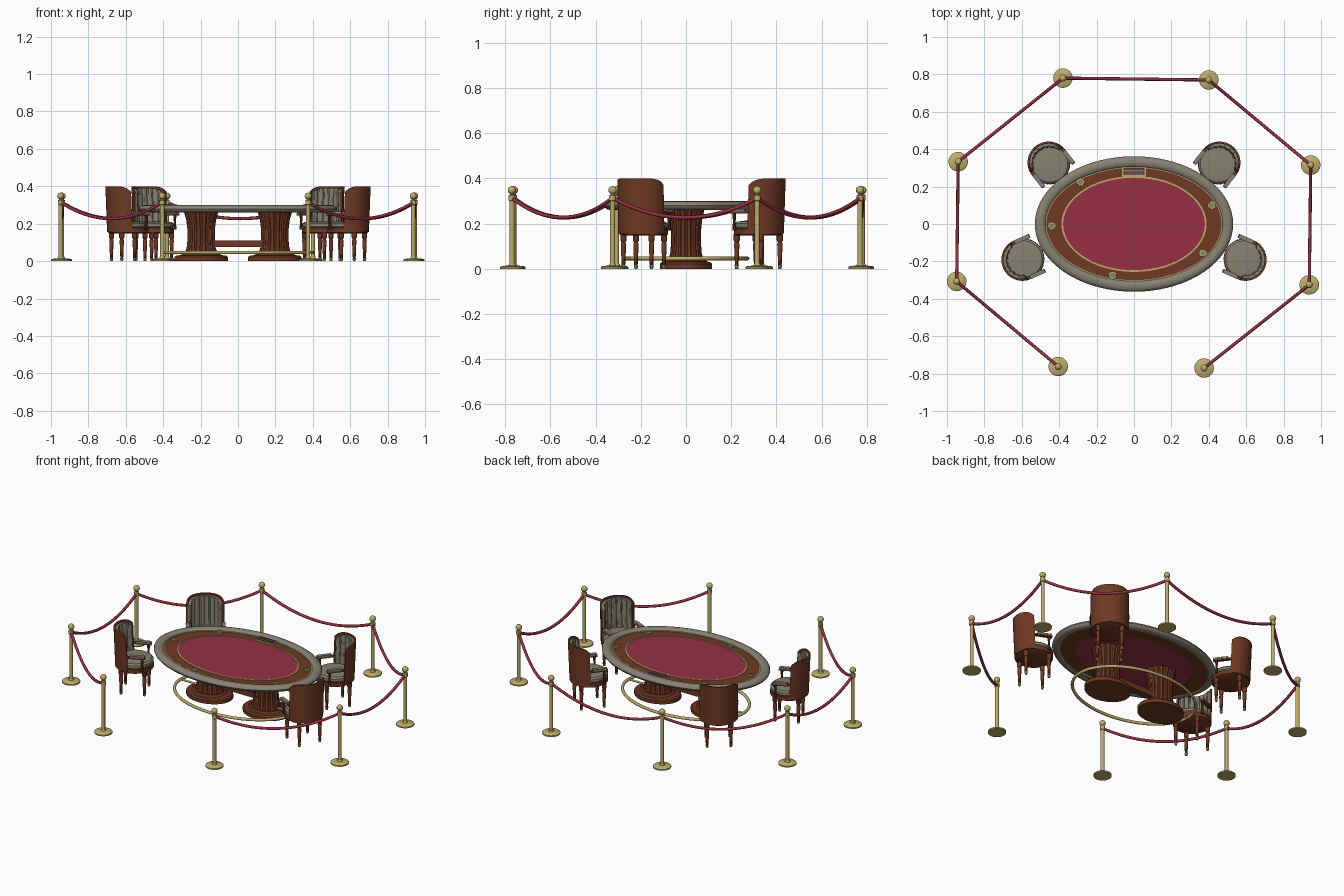
import bpy, bmesh, math
from math import sin, cos, pi, radians
from mathutils import Matrix, Vector

cube = bpy.data.objects.get("Cube")
if cube:
    bpy.data.objects.remove(cube)


def material(name, rgb):
    m = bpy.data.materials.new(name)
    m.use_nodes = True
    m.diffuse_color = (*rgb, 1)
    m.node_tree.nodes["Principled BSDF"].inputs["Base Color"].default_value = (*rgb, 1)
    return m


GOLD = material("brass", (0.52, 0.42, 0.15))
RED = material("red felt", (0.31, 0.03, 0.06))
WOOD = material("dark wood", (0.16, 0.04, 0.017))
GREY = material("grey leather", (0.24, 0.22, 0.17))
DARK = material("charcoal", (0.04, 0.04, 0.035))


def finish(name, mesh, mat, loc=(0, 0, 0), angle=35):
    mesh.materials.clear()
    mesh.materials.append(mat)
    ob = bpy.data.objects.new(name, mesh)
    bpy.context.collection.objects.link(ob)
    ob.location = loc
    bpy.ops.object.select_all(action='DESELECT')
    ob.select_set(True)
    bpy.context.view_layer.objects.active = ob
    bpy.ops.object.shade_smooth_by_angle(angle=radians(angle))
    return ob


def from_bmesh(name, bm, mat, loc=(0, 0, 0), angle=35):
    bmesh.ops.recalc_face_normals(bm, faces=bm.faces[:])
    mesh = bpy.data.meshes.new(name)
    bm.to_mesh(mesh)
    bm.free()
    return finish(name, mesh, mat, loc, angle)


def loft(name, rings, mat, n=24, loc=(0, 0, 0), loop=False, flute=0):
    """Stack of ovals (rx, ry, z); loop closes the profile into a ring."""
    bm = bmesh.new()
    rows = []
    for rx, ry, z in rings:
        row = []
        for i in range(n):
            a = 2 * pi * i / n
            k = 1 - flute * (i % 4 == 0)
            row.append(bm.verts.new((rx * k * cos(a), ry * k * sin(a), z)))
        rows.append(row)
    pairs = list(zip(rows, rows[1:])) + ([(rows[-1], rows[0])] if loop else [])
    for lo, hi in pairs:
        for i in range(n):
            j = (i + 1) % n
            bm.faces.new((lo[i], lo[j], hi[j], hi[i]))
    if not loop:
        bm.faces.new(rows[0])
        bm.faces.new(rows[-1])
    return from_bmesh(name, bm, mat, loc)


def turned(name, profile, mat, n=16, loc=(0, 0, 0)):
    return loft(name, [(r, r, z) for r, z in profile], mat, n, loc)


def box(name, size, loc, mat):
    bm = bmesh.new()
    bmesh.ops.create_cube(bm, size=1)
    bmesh.ops.scale(bm, vec=size, verts=bm.verts[:])
    return from_bmesh(name, bm, mat, loc)


def tube(name, points, radius, mat, closed=False):
    cu = bpy.data.curves.new(name, 'CURVE')
    cu.dimensions = '3D'
    cu.bevel_depth, cu.bevel_resolution, cu.use_fill_caps = radius, 2, True
    sp = cu.splines.new('POLY')
    sp.points.add(len(points) - 1)
    for p, co in zip(sp.points, points):
        p.co = (*co, 1)
    sp.use_cyclic_u = closed
    tmp = bpy.data.objects.new(name + "_path", cu)
    bpy.context.collection.objects.link(tmp)
    bpy.context.view_layer.update()
    mesh = bpy.data.meshes.new_from_object(tmp.evaluated_get(bpy.context.evaluated_depsgraph_get()))
    bpy.data.objects.remove(tmp)
    return finish(name, mesh, mat, angle=50)


def band(name, a, b, width, z0, z1, mat):
    """Flat oval ring."""
    return loft(name, [(a, b, z0), (a, b, z1), (a - width, b - width, z1),
                       (a - width, b - width, z0)], mat, 72, loop=True)


# Table top: padded rail, wooden racetrack, felt and brass inlays
rail = []
for i in range(12):
    t = 2 * pi * i / 12
    d = 0.03 - 0.03 * cos(t)
    rail.append((0.53 - d, 0.362 - d, 0.28 + 0.02 * sin(t)))
loft("padded_rail", rail, GREY, 72, loop=True)
loft("racetrack", [(0.49, 0.322, 0.264), (0.49, 0.322, 0.286), (0.382, 0.25, 0.286),
                   (0.382, 0.25, 0.264)], WOOD, 72, loop=True)
loft("felt", [(0.383, 0.251, 0.266), (0.383, 0.251, 0.287)], RED, 72)
band("outer_inlay", 0.474, 0.306, 0.006, 0.284, 0.289, GOLD)
band("felt_trim", 0.388, 0.256, 0.009, 0.284, 0.29, GOLD)

# Cup holders
for x, y in [(-0.285, 0.225), (-0.44, -0.01), (-0.115, -0.275), (0.37, -0.155), (0.415, 0.1)]:
    loft("cup_holder_rim", [(0.021, 0.021, 0.284), (0.02, 0.02, 0.292), (0.014, 0.014, 0.292),
                            (0.014, 0.014, 0.284)], GOLD, 20, (x, y, 0), loop=True)
    turned("cup_holder_well", [(0.015, 0.284), (0.015, 0.288)], GREY, 20, (x, y, 0))

# Chip tray
box("chip_tray", (0.126, 0.05, 0.01), (0, 0.28, 0.287), GOLD)
box("chip_tray_bed", (0.112, 0.038, 0.004), (0, 0.28, 0.292), DARK)
for i in range(4):
    box("chip_row", (0.1, 0.006, 0.006), (0, 0.2665 + 0.009 * i, 0.294), (GREY, RED)[i % 2])

# Pedestals, stretcher and foot rail
for s in (-1, 1):
    at = (s * 0.197, 0, 0)
    loft("pedestal_base", [(0.143, 0.115, 0), (0.143, 0.115, 0.022), (0.134, 0.107, 0.03),
                           (0.108, 0.093, 0.032), (0.1, 0.086, 0.042)], WOOD, 40, at)
    loft("pedestal_column", [(0.092, 0.08, 0.035), (0.078, 0.07, 0.07), (0.073, 0.066, 0.12),
                             (0.074, 0.067, 0.17), (0.08, 0.072, 0.22), (0.094, 0.083, 0.268)],
         WOOD, 64, at, flute=0.07)
    tube("foot_rail_bracket", [(s * 0.27, 0, 0.046), (s * 0.4, 0, 0.046)], 0.006, GOLD)
box("stretcher", (0.3, 0.04, 0.036), (0, 0, 0.093), WOOD)
tube("foot_rail", [(0.4 * cos(2 * pi * i / 64), 0.272 * sin(2 * pi * i / 64), 0.046)
                   for i in range(64)], 0.009, GOLD, closed=True)


def arc_wall(name, inner, outer, span, z0, z1, mat, flute=0.0):
    """Curved upright panel around +x, leaning outward, with rounded top corners."""
    n, levels = 32, 6
    bm = bmesh.new()
    grid = []
    for i in range(n + 1):
        t = 2 * i / n - 1
        a = radians(span) * t
        top = z1 - 0.03 * abs(t) ** 6
        sides = []
        for r in (inner + flute * (i % 4 == 0), outer):
            col = []
            for k in range(levels + 1):
                z = z0 + (top - z0) * k / levels
                lean = 0.01 * (z - 0.155) / 0.245
                col.append(bm.verts.new((r * cos(a) + lean, r * sin(a), z)))
            sides.append(col)
        grid.append(sides[0] + sides[1][::-1])
    m = len(grid[0])
    for c, d in zip(grid, grid[1:]):
        for k in range(m):
            j = (k + 1) % m
            bm.faces.new((c[k], c[j], d[j], d[k]))
    bm.faces.new(grid[0])
    bm.faces.new(grid[-1])
    return from_bmesh(name, bm, mat)


# Chair, built once around the origin with its back toward +x
chair = [
    turned("seat_frame", [(0.1, 0.148), (0.108, 0.153), (0.108, 0.176), (0.1, 0.18)], WOOD, 32),
    turned("seat_cushion", [(0.1, 0.176), (0.107, 0.185), (0.106, 0.2), (0.096, 0.209),
                            (0.06, 0.213)], GREY, 32),
    arc_wall("back_shell", 0.102, 0.113, 78, 0.157, 0.4, WOOD),
    arc_wall("back_padding", 0.086, 0.103, 74, 0.195, 0.39, GREY, 0.006),
]
for s in (-1, 1):
    for x in (-0.068, 0.068):
        chair.append(turned("chair_leg", [(0.006, 0), (0.008, 0.02), (0.012, 0.11), (0.009, 0.118),
                                          (0.014, 0.126), (0.014, 0.155)], WOOD, 10,
                            (x, s * 0.068, 0)))
        chair.append(turned("leg_ferrule", [(0.007, 0), (0.0095, 0.016)], GOLD, 10,
                            (x, s * 0.068, 0)))
    chair.append(box("arm_rest", (0.105, 0.02, 0.01), (-0.025, s * 0.102, 0.25), WOOD))
    chair.append(box("arm_pad", (0.085, 0.022, 0.01), (-0.032, s * 0.102, 0.259), GREY))
    chair.append(turned("arm_post", [(0.009, 0.17), (0.006, 0.21), (0.009, 0.248)], WOOD, 10,
                        (-0.06, s * 0.096, 0)))

# Place the four chairs
seats = [(0.45, 0.32, 52), (0.587, -0.187, -24), (-0.45, 0.32, 128), (-0.587, -0.187, 204)]
bpy.context.view_layer.update()
local = [ob.matrix_world.copy() for ob in chair]
for index, (x, y, deg) in enumerate(seats):
    turn = Matrix.Translation((x, y, 0)) @ Matrix.Rotation(radians(deg), 4, 'Z')
    for ob, base in zip(chair, local):
        part = ob
        if index:
            part = ob.copy()
            bpy.context.collection.objects.link(part)
        part.matrix_world = turn @ base

# Rope barrier, open at the front
posts = [(-0.405, -0.762), (-0.948, -0.307), (-0.94, 0.333), (-0.38, 0.78),
         (0.4, 0.77), (0.945, 0.315), (0.937, -0.325), (0.375, -0.77)]
for x, y in posts:
    turned("post_base", [(0.052, 0), (0.052, 0.008), (0.046, 0.012), (0.016, 0.015),
                         (0.013, 0.024)], GOLD, 32, (x, y, 0))
    turned("post_pole", [(0.011, 0.012), (0.011, 0.3), (0.015, 0.303), (0.015, 0.325),
                         (0.009, 0.328), (0.009, 0.338)], GOLD, 16, (x, y, 0))
    turned("post_ball", [(0.018 * sin(pi * k / 10) + 0.0005, 0.348 - 0.018 * cos(pi * k / 10))
                         for k in range(11)], GOLD, 16, (x, y, 0))
for p, q in zip(posts, posts[1:]):
    a, b = Vector((*p, 0.314)), Vector((*q, 0.314))
    pts = [a.lerp(b, k / 20) - Vector((0, 0, 0.087 * 4 * (k / 20) * (1 - k / 20)))
           for k in range(21)]
    tube("barrier_rope", pts, 0.0085, RED)
